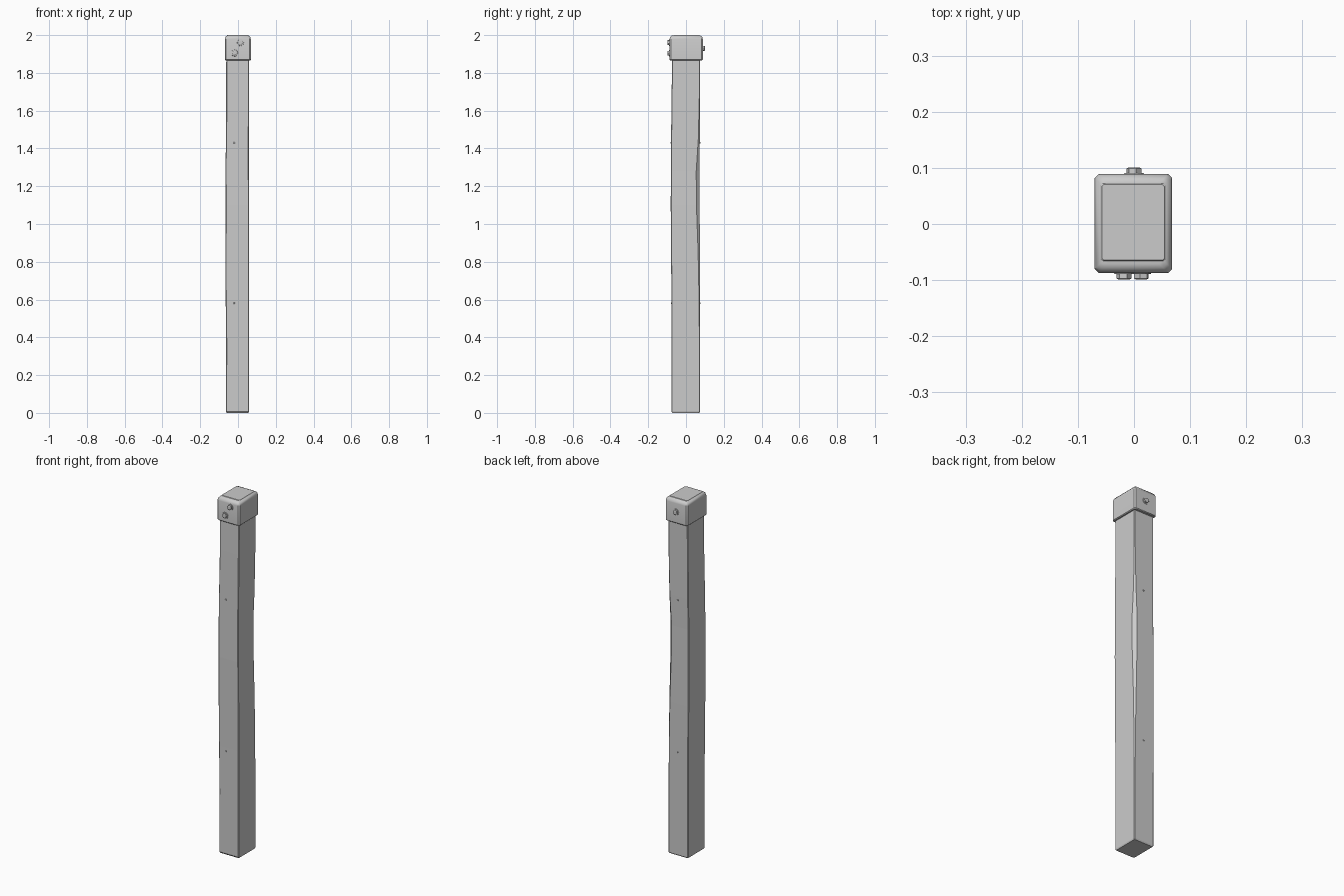
import bpy, bmesh, math
from mathutils import Matrix

if "Cube" in bpy.data.objects:
    bpy.data.objects.remove(bpy.data.objects["Cube"])


def finish(name, bm, smooth=False):
    bmesh.ops.recalc_face_normals(bm, faces=bm.faces)
    me = bpy.data.meshes.new(name)
    bm.to_mesh(me)
    bm.free()
    ob = bpy.data.objects.new(name, me)
    bpy.context.collection.objects.link(ob)
    if smooth:
        bpy.context.view_layer.objects.active = ob
        ob.select_set(True)
        bpy.ops.object.shade_smooth_by_angle(angle=math.radians(35))
        ob.select_set(False)
    return ob


def loft(name, rings, smooth=False):
    bm = bmesh.new()
    loops = [[bm.verts.new(p) for p in r] for r in rings]
    n = len(loops[0])
    for a, b in zip(loops, loops[1:]):
        for i in range(n):
            j = (i + 1) % n
            bm.faces.new((a[i], a[j], b[j], b[i]))
    bm.faces.new(loops[0][::-1])
    bm.faces.new(loops[-1])
    return finish(name, bm, smooth)


def section(z, x0, x1, y0, y1, cuts):
    """Rectangle with its four corners chamfered: front-left, front-right, back-right, back-left."""
    a, b, c, d = cuts
    pts = [(x0, y0 + a), (x0 + a, y0), (x1 - b, y0), (x1, y0 + b),
           (x1, y1 - c), (x1 - c, y1), (x0 + d, y1), (x0, y1 - d)]
    return [(x, y, z) for x, y in pts]


# Weathered post: slight warp, worn back-right edge
s = 0.003
post = [
    (0.000, -0.060, 0.055, -0.072, 0.070, (s, s, s, s)),
    (0.007, -0.064, 0.058, -0.077, 0.074, (s, s, s, s)),
    (0.350, -0.064, 0.058, -0.077, 0.074, (.005, s, s, s)),
    (0.600, -0.065, 0.058, -0.077, 0.074, (s, s, .005, s)),
    (0.850, -0.067, 0.058, -0.079, 0.074, (.004, s, .010, s)),
    (1.100, -0.067, 0.058, -0.081, 0.072, (.006, s, .017, s)),
    (1.280, -0.066, 0.057, -0.080, 0.071, (s, s, .017, s)),
    (1.450, -0.064, 0.057, -0.079, 0.073, (s, s, .008, s)),
    (1.700, -0.063, 0.058, -0.076, 0.074, (.006, s, s, s)),
    (1.900, -0.062, 0.058, -0.073, 0.074, (s, s, s, s)),
    (1.996, -0.060, 0.057, -0.067, 0.073, (s, s, s, s)),
    (2.000, -0.057, 0.054, -0.064, 0.070, (s, s, s, s)),
]
loft("post", [section(*r) for r in post])

# Metal cap sleeve with rounded rims
cap = [(1.866, 0.004), (1.870, 0.0), (1.978, 0.0), (1.989, 0.003),
       (1.996, 0.009), (1.998, 0.016)]
loft("metal_cap", [section(z, -0.070 + i, 0.068 - i, -0.087 + i, 0.089 - i, (0.007,) * 4)
                   for z, i in cap], True)


def disc(bm, r1, r2, depth, sides, x, y, z, side, turn=0.0):
    """Cylinder lying along y, starting at y and growing outwards."""
    m = (Matrix.Translation((x, y + side * depth / 2, z))
         @ Matrix.Rotation(side * -math.pi / 2, 4, 'X') @ Matrix.Rotation(turn, 4, 'Z'))
    bmesh.ops.create_cone(bm, cap_ends=True, segments=sides, radius1=r1, radius2=r2,
                          depth=depth, matrix=m)


# Hex bolts with washers
bolts = [(0.013, -0.086, 1.960, -1, 0.2), (-0.018, -0.086, 1.905, -1, 0.6),
         (0.0, 0.088, 1.930, 1, 0.3)]
for k, (x, y, z, side, turn) in enumerate(bolts):
    bm = bmesh.new()
    disc(bm, 0.018, 0.017, 0.003, 16, x, y, z, side)
    disc(bm, 0.0135, 0.0135, 0.008, 6, x, y + side * 0.003, z, side, turn)
    disc(bm, 0.0135, 0.010, 0.002, 6, x, y + side * 0.011, z, side, turn)
    finish(f"hex_bolt_{k + 1}", bm)

# Small nail heads on front and back
nails = [(-0.02, -0.079, 1.43, -1), (-0.02, -0.076, 0.58, -1),
         (0.0, 0.072, 1.43, 1), (0.0, 0.073, 0.58, 1)]
for k, (x, y, z, side) in enumerate(nails):
    bm = bmesh.new()
    disc(bm, 0.005, 0.003, 0.004, 8, x, y, z, side)
    finish(f"nail_head_{k + 1}", bm)
